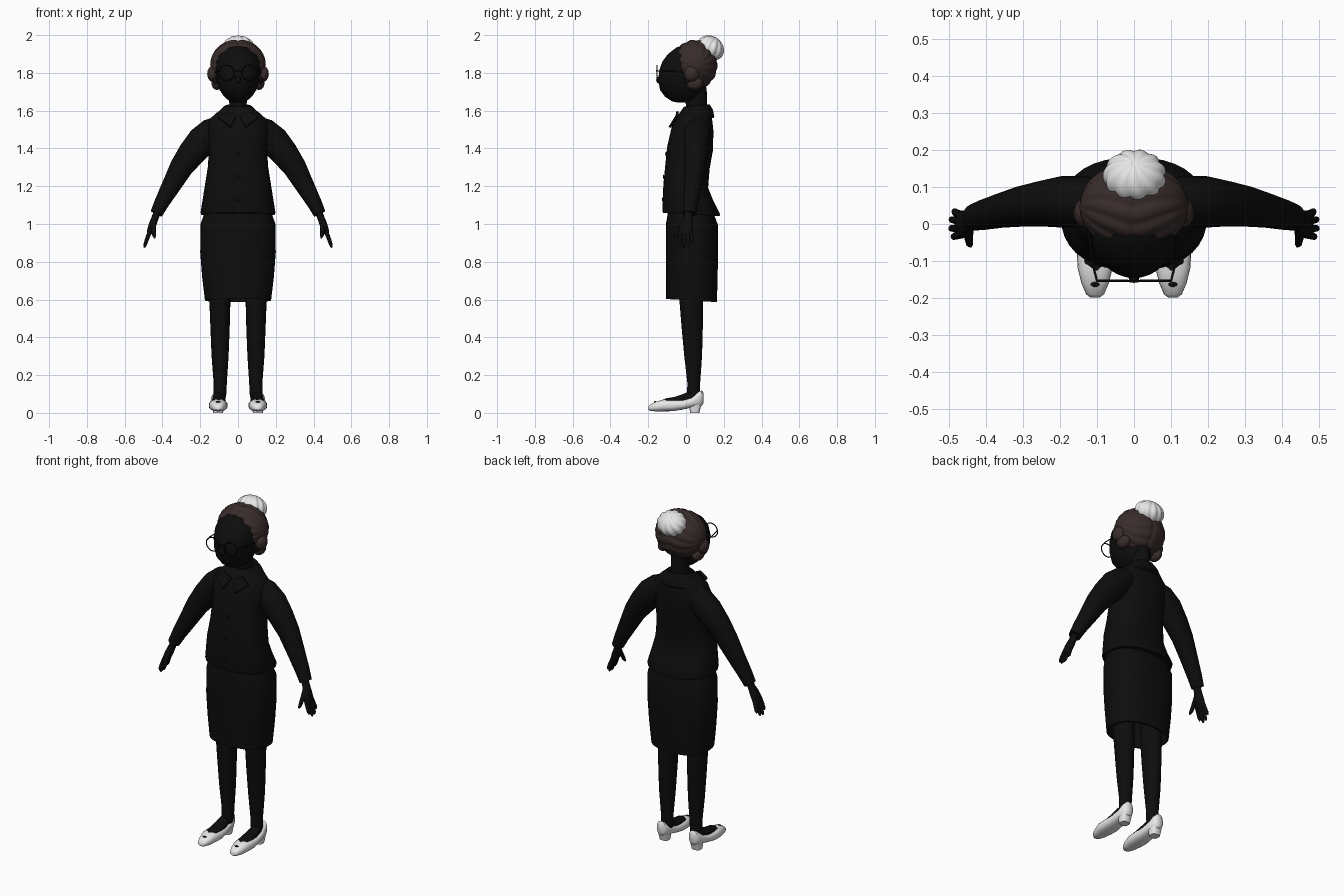
import bpy, bmesh, math
from mathutils import Vector, Matrix


def material(name, rgb):
    m = bpy.data.materials.new(name)
    m.diffuse_color = (*rgb, 1)
    return m


BLACK = material("near black", (0.004, 0.004, 0.004))
BROWN = material("dark brown", (0.04, 0.026, 0.024))
PALE = material("pale grey", (0.8, 0.8, 0.8))


def finish(name, bm, mat, angle=40):
    bmesh.ops.recalc_face_normals(bm, faces=bm.faces)
    me = bpy.data.meshes.new(name)
    bm.to_mesh(me)
    bm.free()
    me.materials.append(mat)
    for p in me.polygons:
        p.use_smooth = True
    me.set_sharp_from_angle(angle=math.radians(angle))
    ob = bpy.data.objects.new(name, me)
    bpy.context.collection.objects.link(ob)
    return ob


def loft(name, rings, mat, n=24, power=1.0):
    """Skin rings of (centre, half axis u, half axis v) and cap both ends."""
    bm = bmesh.new()
    loops = []
    for c, u, v in rings:
        loop = []
        for i in range(n):
            a = 2 * math.pi * i / n
            s, t = [math.copysign(abs(f) ** power, f) for f in (math.cos(a), math.sin(a))]
            loop.append(bm.verts.new(Vector(c) + Vector(u) * s + Vector(v) * t))
        loops.append(loop)
    for a, b in zip(loops, loops[1:]):
        for i in range(n):
            j = (i + 1) % n
            bm.faces.new((a[i], a[j], b[j], b[i]))
    bm.faces.new(loops[0])
    bm.faces.new(loops[-1])
    return finish(name, bm, mat)


def upright(name, rows, mat, n=32, power=1.0, x=0, tilt=0):
    """Rows of (z, front y, back y, half width)."""
    return loft(name, [((x, (f + b) / 2, z), (w, 0, 0), (0, (b - f) / 2, -tilt))
                       for z, f, b, w in rows], mat, n, power)


def lengthwise(name, rows, mat, x, power=0.8):
    """Rows of (y, half width, bottom z, top z)."""
    return loft(name, [((x, y, (lo + hi) / 2), (w, 0, 0), (0, 0, (hi - lo) / 2))
                       for y, w, lo, hi in rows], mat, 20, power)


def limb(name, rows, mat, n=16):
    """Rows of (point, in-plane half thickness, half depth in y)."""
    pts = [Vector(r[0]) for r in rows]
    rings = []
    for i, (p, r, d) in enumerate(rows):
        t = (pts[min(i + 1, len(pts) - 1)] - pts[max(i - 1, 0)]).normalized()
        u = t.cross(Vector((0, 1, 0))).normalized()
        rings.append((p, u * r, u.cross(t) * d))
    return loft(name, rings, mat, n)


def ball(name, c, radii, mat, axis=(0, 0, 1), bump=None, u=24, v=16):
    """Ellipsoid along an axis; bump(longitude, direction) scales the radius."""
    bm = bmesh.new()
    bmesh.ops.create_uvsphere(bm, u_segments=u, v_segments=v, radius=1)
    rot = Vector((0, 0, 1)).rotation_difference(Vector(axis)).to_matrix()
    for w in bm.verts:
        d = w.co.copy()
        k = bump(math.atan2(d.y, d.x), d) if bump else 1
        w.co = Vector(c) + rot @ Vector([d[i] * radii[i] * k for i in range(3)])
    return finish(name, bm, mat, 60)


def wire(name, pts, r, mat, closed=False):
    cu = bpy.data.curves.new(name, 'CURVE')
    cu.dimensions = '3D'
    cu.bevel_depth = r
    cu.bevel_resolution = 1
    sp = cu.splines.new('POLY')
    sp.points.add(len(pts) - 1)
    for q, p in zip(sp.points, pts):
        q.co = (*p, 1)
    sp.use_cyclic_u = closed
    cu.materials.append(mat)
    ob = bpy.data.objects.new(name, cu)
    bpy.context.collection.objects.link(ob)


# Jacket, with a slightly flared hem
upright("jacket", [(1.05, -.122, .178, .195), (1.062, -.125, .18, .198), (1.13, -.122, .145, .187),
                   (1.2, -.12, .117, .176), (1.3, -.11, .125, .16), (1.4, -.1, .143, .153),
                   (1.5, -.077, .145, .165), (1.55, -.055, .14, .155), (1.585, -.03, .135, .118),
                   (1.612, -.012, .128, .075)], BLACK, 36, 0.85, tilt=.008)
# Skirt, hollow at the hem
upright("skirt", [(1.08, -.09, .14, .17), (1.0, -.105, .17, .198), (.85, -.107, .17, .2),
                  (.72, -.106, .167, .19), (.595, -.105, .164, .175), (.595, -.095, .154, .165),
                  (.75, -.09, .15, .165)], BLACK, 36, 0.85, tilt=.008)
# Collar band around the neck
upright("collar", [(1.555, -.05, .146, .125), (1.562, -.056, .15, .13), (1.6, -.03, .142, .098),
                   (1.628, -.008, .125, .068), (1.615, .0, .118, .058)], BLACK, tilt=-.006)
# Jacket buttons
for z, y in ((1.13, -.124), (1.25, -.118), (1.37, -.106)):
    ball("button", (0, y, z), (.011, .004, .011), BLACK, u=12, v=8)

# Neck and head
upright("neck", [(1.58, .0, .11, .055), (1.63, .0, .11, .046), (1.7, -.02, .11, .048),
                 (1.78, -.02, .1, .05)], BLACK, 20)
upright("head", [(1.642, -.04, .02, .02), (1.65, -.075, .05, .045), (1.675, -.112, .075, .074),
                 (1.71, -.138, .09, .098), (1.76, -.146, .1, .113), (1.81, -.143, .1, .117),
                 (1.86, -.125, .1, .115), (1.9, -.095, .09, .1), (1.935, -.05, .07, .06),
                 (1.945, -.02, .04, .02)], BLACK)
ball("nose", (0, -.145, 1.762), (.015, .013, .018), BLACK, u=12, v=8)


# Hair swept from a centre parting in ridged locks
def locks(a, d):
    fade = 1 - abs(d.z) ** 3
    part = .05 * math.exp(-(d.z / .07) ** 2)
    return 1 - fade * .05 * (1 - abs(math.sin(a * 7 + 2.5 * abs(d.z)))) - part


hair = ball("hair", (0, .047, 1.843), (.135, .122, .147), BROWN, axis=(1, 0, 0),
            bump=locks, u=112, v=48)


# Gathered bun, tilted back
def swirl(a, d):
    s = math.hypot(d.x, d.y)
    return 1 - .09 * s * (1 - abs(math.sin(a * 5.5 + 1.2 * d.z)))


ball("bun", (.002, .13, 1.932), (.086, .076, .062), PALE, axis=(0, .55, .83),
     bump=swirl, u=88, v=28)

# Round spectacles
wire("glasses_bridge", [(-.02, -.153, 1.805), (0, -.156, 1.812), (.02, -.153, 1.805)], .003, BLACK)

for s in (-1, 1):
    # Side curls, ears and spectacle frames
    ball("side_curl", (s * .133, .03, 1.795), (.03, .04, .042), BROWN)
    ball("lower_curl", (s * .112, .045, 1.745), (.028, .045, .035), BROWN)
    ball("ear", (s * .118, .012, 1.765), (.016, .02, .03), BLACK, u=12, v=8)
    wire("glasses_rim", [(s * .06 + .04 * math.cos(i * math.pi / 12), -.153,
                          1.80 + .04 * math.sin(i * math.pi / 12)) for i in range(24)],
         .003, BLACK, True)
    wire("glasses_arm", [(s * .1, -.153, 1.81), (s * .114, -.1, 1.81), (s * .125, .01, 1.8)],
         .003, BLACK)

    # Collar flap lying on the chest
    bm = bmesh.new()
    flap = [(.008, -.055, 1.575), (.06, -.05, 1.6), (.105, -.055, 1.565), (.04, -.092, 1.515)]
    bm.faces.new([bm.verts.new((s * x, y, z)) for x, y, z in flap])
    ext = bmesh.ops.extrude_face_region(bm, geom=bm.faces[:])
    bmesh.ops.translate(bm, vec=(0, .012, -.006),
                        verts=[e for e in ext["geom"] if isinstance(e, bmesh.types.BMVert)])
    finish("collar_flap", bm, BLACK)

    # Sleeve and cuff
    limb("sleeve", [((s * .09, .055, 1.515), .06, .06), ((s * .135, .06, 1.49), .074, .07),
                    ((s * .19, .06, 1.44), .08, .07), ((s * .245, .055, 1.375), .073, .062),
                    ((s * .3, .048, 1.3), .062, .055), ((s * .355, .037, 1.2), .05, .047),
                    ((s * .405, .025, 1.11), .039, .041), ((s * .432, .018, 1.055), .033, .036),
                    ((s * .43, .018, 1.06), .024, .026)], BLACK, 20)
    # Hand with four fingers and a thumb
    limb("hand", [((s * .42, .016, 1.08), .02, .022), ((s * .438, .012, 1.035), .019, .023),
                  ((s * .453, .003, .995), .02, .034), ((s * .466, -.002, .96), .017, .038),
                  ((s * .474, -.003, .942), .01, .034)], BLACK)
    for y0, y1, tip in ((.025, .034, .9), (.008, .012, .878), (-.011, -.012, .875), (-.029, -.034, .893)):
        x1 = .5 - (tip - .875) * .35
        limb("finger", [((s * .465, y0, .965), .011, .01), ((s * .48, (y0 + y1) / 2, .925), .011, .0105),
                        ((s * (x1 - .007), y1, tip + .012), .009, .009),
                        ((s * (x1 - .003), y1, tip), .004, .004)], BLACK, 10)
    limb("thumb", [((s * .444, -.012, 1.01), .012, .012), ((s * .447, -.036, .972), .012, .012),
                   ((s * .444, -.053, .94), .01, .01), ((s * .441, -.06, .925), .004, .004)], BLACK, 10)

    # Leg and foot
    limb("leg", [((s * .097, .028, .78), .058, .066), ((s * .096, .028, .6), .056, .063),
                 ((s * .095, .033, .45), .051, .056), ((s * .095, .038, .3), .045, .047),
                 ((s * .094, .041, .16), .035, .034), ((s * .096, .04, .1), .034, .034),
                 ((s * .1, .04, .06), .03, .034)], BLACK, 20)
    lengthwise("foot", [(-.125, .012, .055, .07), (-.105, .031, .05, .077), (-.06, .035, .045, .085),
                        (-.02, .034, .04, .098), (.02, .031, .045, .115), (.06, .024, .05, .12)],
               BLACK, s * .103, 1.0)
    # Pointed shoe, heel and toe bow
    lengthwise("shoe", [(-.199, .012, .016, .034), (-.19, .024, .011, .045), (-.16, .037, .008, .059),
                        (-.12, .047, .008, .071), (-.07, .05, .009, .07), (-.02, .046, .017, .07),
                        (.03, .041, .028, .083), (.065, .036, .03, .112), (.083, .028, .036, .119),
                        (.092, .015, .05, .108)], PALE, s * .105)
    upright("heel", [(0, .022, .07, .026), (.045, .015, .082, .032)], PALE, 16, .6, x=s * .105)
    ball("shoe_bow", (s * .105, -.163, .058), (.012, .007, .004), BLACK, u=12, v=8)
